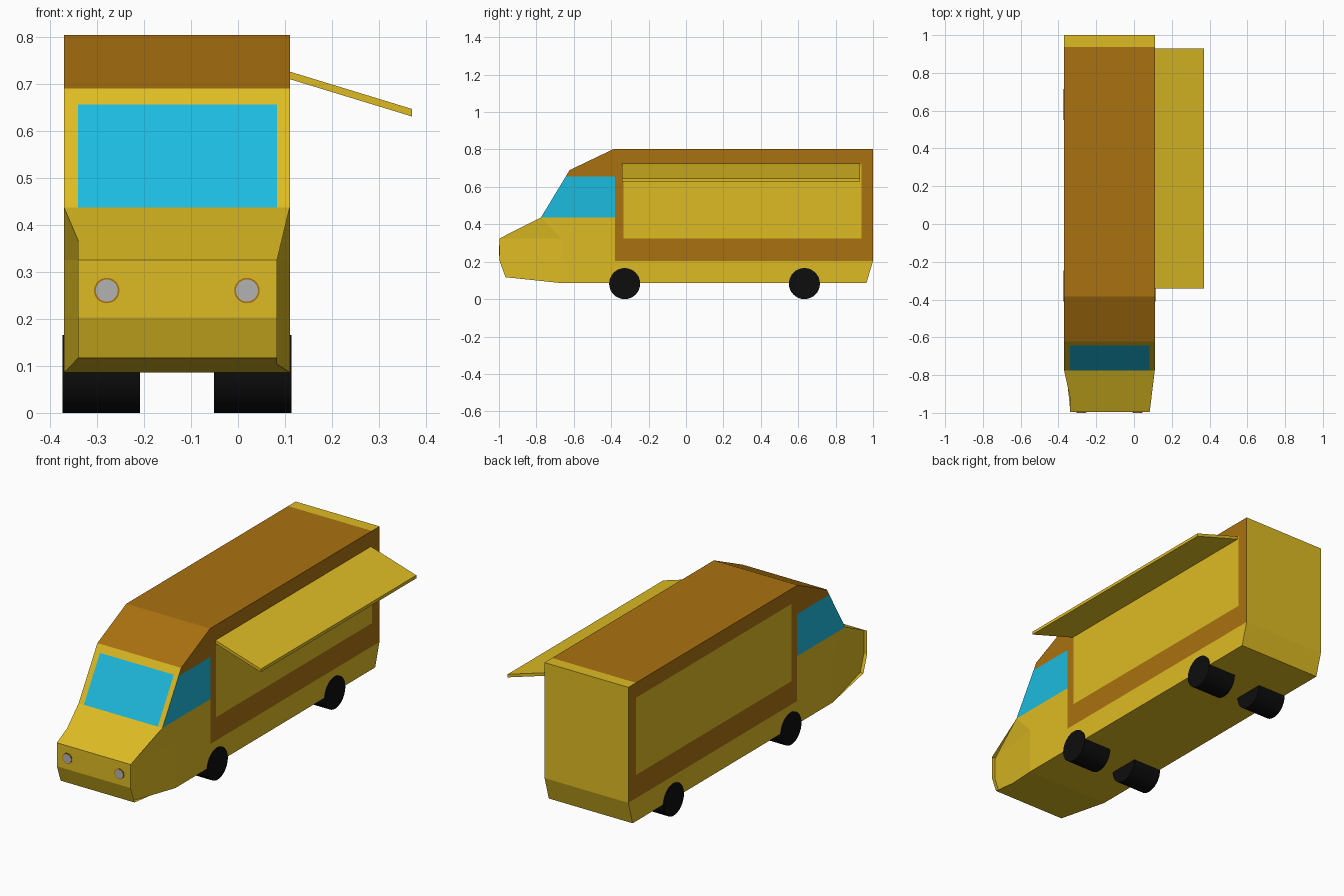
import bpy, bmesh, math
from mathutils import Vector

if "Cube" in bpy.data.objects:
    bpy.data.objects.remove(bpy.data.objects["Cube"])

CX, HW = -0.13, 0.24          # body centre line and half width


def material(name, rgb):
    m = bpy.data.materials.new(name)
    m.diffuse_color = (*rgb, 1)
    m.use_nodes = True
    m.node_tree.nodes["Principled BSDF"].inputs["Base Color"].default_value = m.diffuse_color
    return m


yellow = material("yellow", (0.73, 0.50, 0.017))
brown = material("brown", (0.40, 0.165, 0.005))
glass = material("glass", (0.012, 0.50, 0.74))
black = material("black", (0.004, 0.004, 0.004))
grey = material("grey", (0.45, 0.45, 0.45))


def make_object(name, bm, mats):
    bmesh.ops.recalc_face_normals(bm, faces=bm.faces)
    mesh = bpy.data.meshes.new(name)
    bm.to_mesh(mesh)
    bm.free()
    for m in mats:
        mesh.materials.append(m)
    ob = bpy.data.objects.new(name, mesh)
    bpy.context.collection.objects.link(ob)
    return ob


def extrude(points, offset):
    bm = bmesh.new()
    face = bm.faces.new([bm.verts.new(p) for p in points])
    new = bmesh.ops.extrude_face_region(bm, geom=[face])["geom"]
    # the first face stays as one cap, the moved copy is the other
    bmesh.ops.translate(bm, vec=offset, verts=[v for v in new if isinstance(v, bmesh.types.BMVert)])
    return bm


def cylinder(name, mat, radius, depth, loc, rot, sides=32):
    bpy.ops.mesh.primitive_cylinder_add(vertices=sides, radius=radius, depth=depth, location=loc, rotation=rot)
    ob = bpy.context.object
    ob.name = name
    ob.data.materials.append(mat)
    bpy.ops.object.shade_smooth_by_angle()
    return ob


# Van body: side profile extruded across the width
profile = [(-0.996, 0.325), (-0.996, 0.203), (-0.965, 0.117), (-0.67, 0.086), (0.965, 0.086),
           (1, 0.205), (1, 0.803), (-0.385, 0.803), (-0.622, 0.69), (-0.775, 0.437)]
bm = extrude([(CX - HW, y, z) for y, z in profile], (2 * HW, 0, 0))

# Cut lines for the paint areas and the nose creases
cuts = [((0, y, 0), (0, 1, 0)) for y in (-0.67, -0.38, -0.335, 0.938)]
cuts += [((0, 0, z), (0, 0, 1)) for z in (0.205, 0.325, 0.437, 0.655, 0.725)]
cuts += [((x, 0, 0), (1, 0, 0)) for x in (-0.34, 0.083)]
cuts += [((0, -0.775, 0.437), Vector((0, 0.112, 0.105)).normalized())]
for co, no in cuts:
    bmesh.ops.bisect_plane(bm, geom=bm.verts[:] + bm.edges[:] + bm.faces[:],
                           dist=0.0005, plane_co=co, plane_no=no)

# Paint by region: 0 yellow, 1 brown, 2 glass
bm.normal_update()
for f in bm.faces:
    c = f.calc_center_median()
    x, y, z = c
    if abs(x - CX) > HW - 0.001:
        if y > -0.38:
            panel = -0.335 < y < 0.938 and 0.325 < z < 0.725
            f.material_index = 1 if z > 0.205 and not panel else 0
        elif z > 0.437:
            f.material_index = 1 if z > 0.655 else 2
    elif z > 0.691:
        f.material_index = 1 if y < 0.938 else 0
    elif y < -0.6 and 0.437 < z < 0.655 and -0.34 < x < 0.083:
        f.material_index = 2

# Narrow the nose
for v in bm.verts:
    if v.co.y < -0.9:
        if abs(v.co.x - CX) > HW - 0.001:
            v.co.x = CX + math.copysign(0.192, v.co.x - CX)
make_object("van_body", bm, [yellow, brown, glass])

# Serving hatch awning, sloping outward on the right side
awning = [(0.108, 0.726), (0.37, 0.646), (0.37, 0.63), (0.108, 0.71)]
make_object("hatch_awning", extrude([(x, -0.342, z) for x, z in awning], (0, 1.272, 0)), [yellow])

# Wheels and headlights, mirrored about the body centre line
for side in (-1, 1):
    label = "right" if side > 0 else "left"
    for y, end in ((-0.328, "front"), (0.633, "rear")):
        cylinder(f"{end}_{label}_wheel", black, 0.083, 0.165,
                 (CX + side * 0.161, y, 0.083), (0, math.pi / 2, 0))
    lx = CX + side * 0.149
    cylinder(f"{label}_headlight_rim", brown, 0.027, 0.006, (lx, -0.996, 0.26), (math.pi / 2, 0, 0))
    cylinder(f"{label}_headlight", grey, 0.0235, 0.008, (lx, -0.996, 0.26), (math.pi / 2, 0, 0))
